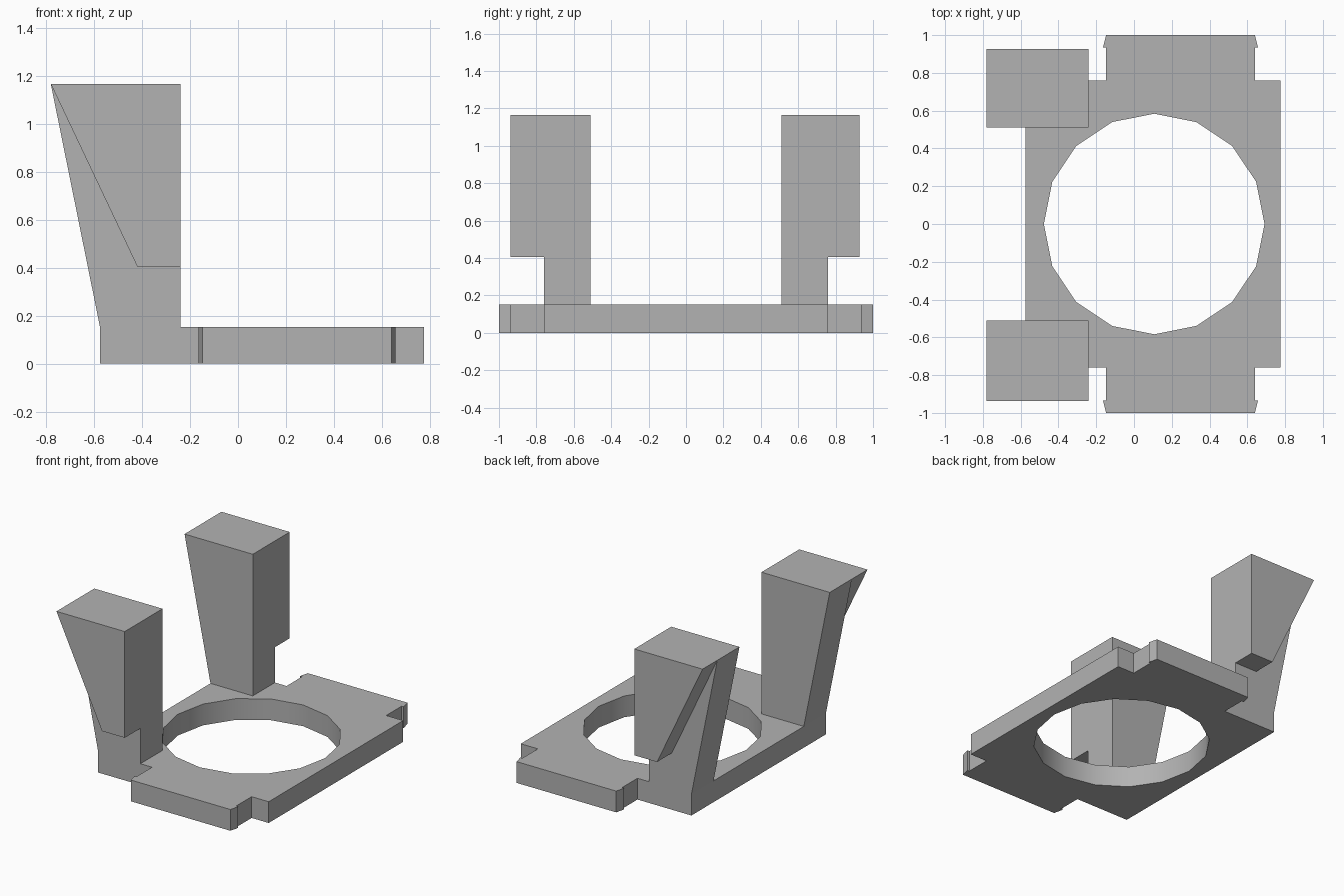
import bpy, bmesh
from math import radians, cos, sin, tau
from mathutils import Vector

cube = bpy.data.objects.get("Cube")
if cube:
    bpy.data.objects.remove(cube, do_unlink=True)

GREY = (0.45, 0.45, 0.45, 1)
grey = bpy.data.materials.new("plain grey")
grey.use_nodes = True
grey.diffuse_color = GREY
grey.node_tree.nodes["Principled BSDF"].inputs["Base Color"].default_value = GREY

THICK = 0.152


def extrude_loops(name, loops, offset):
    """Fill an outline (with optional hole loops) and extrude it by offset."""
    bm = bmesh.new()
    edges = []
    for loop in loops:
        verts = [bm.verts.new(p) for p in loop]
        edges += [bm.edges.new((a, b)) for a, b in zip(verts, verts[1:] + verts[:1])]
    bmesh.ops.triangle_fill(bm, use_beauty=True, edges=edges)
    ext = bmesh.ops.extrude_face_region(bm, geom=bm.faces[:], use_keep_orig=True)
    moved = [g for g in ext["geom"] if isinstance(g, bmesh.types.BMVert)]
    bmesh.ops.translate(bm, verts=moved, vec=Vector(offset))
    bmesh.ops.recalc_face_normals(bm, faces=bm.faces[:])
    mesh = bpy.data.meshes.new(name)
    bm.to_mesh(mesh)
    bm.free()
    mesh.materials.append(grey)
    obj = bpy.data.objects.new(name, mesh)
    bpy.context.collection.objects.link(obj)
    return obj


# Base plate: notched outline with barbed end tabs and a round opening
right = [(0.775, 0.76), (0.64, 0.76), (0.64, 0.935), (0.656, 0.935), (0.64, 1)]
left = [(-0.148, 1), (-0.164, 0.935), (-0.148, 0.935), (-0.148, 0.76), (-0.575, 0.76)]
back = right + left
outline = back + [(x, -y) for x, y in reversed(back)]
hole = [(0.107 + 0.584 * cos(tau * i / 16), 0.584 * sin(tau * i / 16)) for i in range(16)]
plate = extrude_loops("base_plate",
                      [[(x, y, 0) for x, y in loop] for loop in (outline, hole)],
                      (0, 0, THICK))
bpy.ops.object.select_all(action='DESELECT')
plate.select_set(True)
bpy.context.view_layer.objects.active = plate
bpy.ops.object.shade_smooth_by_angle(angle=radians(30))

# Upright posts: flared inner body and an overhanging outer block
body = [(-0.575, THICK), (-0.24, THICK), (-0.24, 1.165), (-0.78, 1.165)]
overhang = [(-0.42, 0.405), (-0.24, 0.405), (-0.24, 1.165), (-0.78, 1.165)]
for label, side, outer in (("front", -1, 0.937), ("back", 1, 0.927)):
    for part, profile, y0, y1 in (("post", body, 0.51, 0.76),
                                  ("post_overhang", overhang, 0.76, outer)):
        extrude_loops(f"{label}_{part}",
                      [[(x, side * y0, z) for x, z in profile]],
                      (0, side * (y1 - y0), 0))
